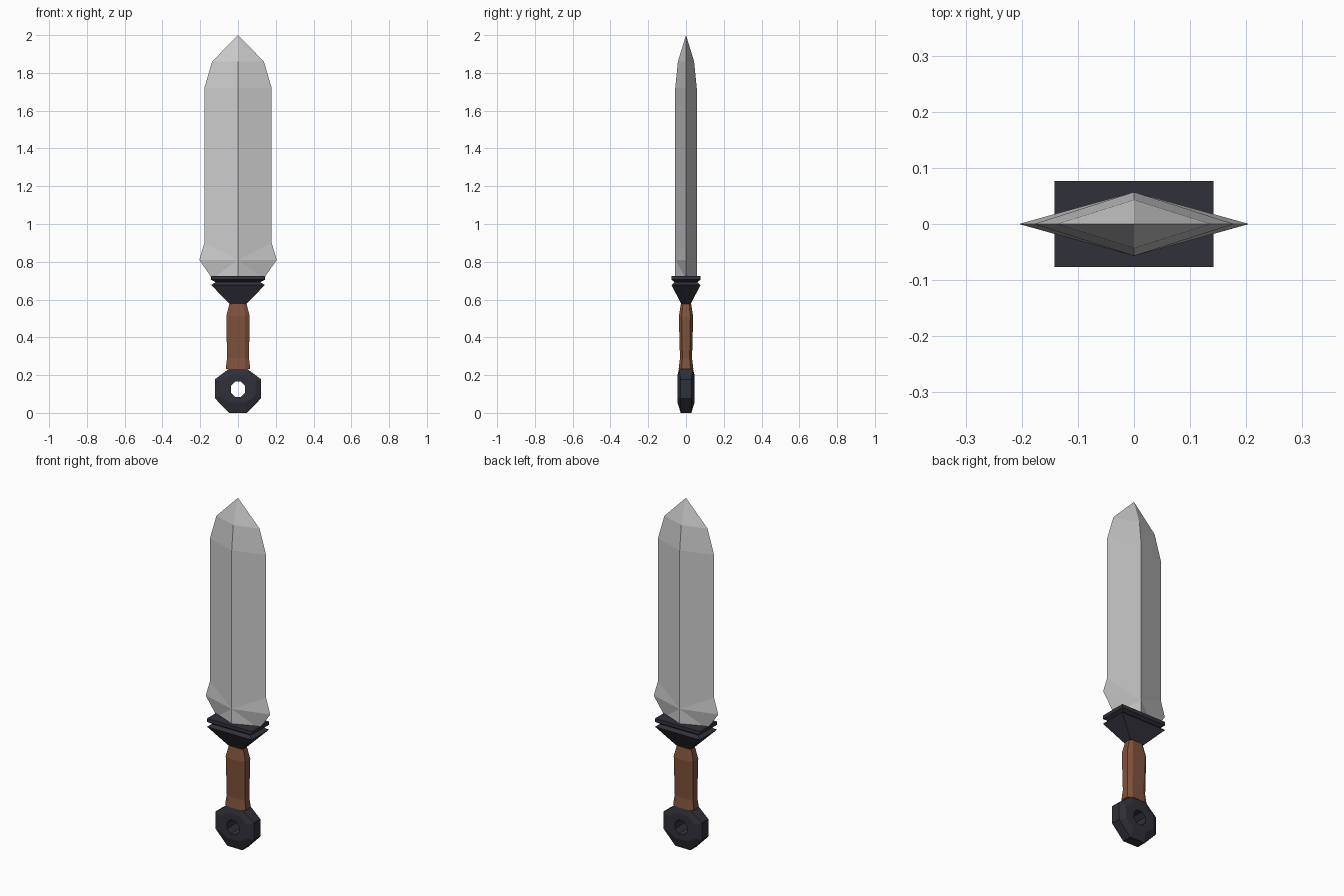
import bpy, bmesh

if "Cube" in bpy.data.objects:
    bpy.data.objects.remove(bpy.data.objects["Cube"])


def material(name, rgb):
    m = bpy.data.materials.new(name)
    m.diffuse_color = (*rgb, 1)
    m.use_nodes = True
    m.node_tree.nodes["Principled BSDF"].inputs["Base Color"].default_value = m.diffuse_color
    return m


def loft(name, loops, mat=None, closed=False, pin_z=None):
    """Bridge equal-length vertex loops; cap the ends, or join last to first."""
    bm = bmesh.new()
    rings = [[bm.verts.new(p) for p in loop] for loop in loops]
    n = len(rings[0])
    pairs = list(zip(rings, rings[1:]))
    if closed:
        pairs.append((rings[-1], rings[0]))
    else:
        bm.faces.new(rings[0])
        bm.faces.new(rings[-1])
    for a, b in pairs:
        for i in range(n):
            j = (i + 1) % n
            bm.faces.new((a[i], a[j], b[j], b[i]))
    # fan creases out from the centre-ridge vertices at height pin_z
    if pin_z is not None:
        for v in [v for v in bm.verts if abs(v.co.x) < 1e-5 and abs(v.co.z - pin_z) < 1e-5]:
            for f in list(v.link_faces):
                vs = list(f.verts)
                bmesh.utils.face_split(f, v, vs[(vs.index(v) + 2) % 4])
    bmesh.ops.remove_doubles(bm, verts=bm.verts[:], dist=1e-5)
    bmesh.ops.recalc_face_normals(bm, faces=bm.faces[:])
    mesh = bpy.data.meshes.new(name)
    bm.to_mesh(mesh)
    bm.free()
    ob = bpy.data.objects.new(name, mesh)
    bpy.context.collection.objects.link(ob)
    if mat:
        mesh.materials.append(mat)
    return ob


def diamond(z, x, y):
    return [(x, 0, z), (0, y, z), (-x, 0, z), (0, -y, z)]


def rect(z, x, y):
    return [(x, -y, z), (x, y, z), (-x, y, z), (-x, -y, z)]


def chamfered(z, x, y):
    a, b = x * 0.62, y * 0.6
    return [(x, -b, z), (x, b, z), (a, y, z), (-a, y, z),
            (-x, b, z), (-x, -b, z), (-a, -y, z), (a, -y, z)]


def octagon(half, depths):
    """Mirror four (x, z) points into a loop, each at its own y depth."""
    right = [(x, y, z) for (x, z), y in zip(half, depths)]
    return right + [(-x, y, z) for x, y, z in reversed(right)]


dark = material("dark_metal", (0.03, 0.03, 0.042))
leather = material("brown_leather", (0.22, 0.085, 0.045))

# Blade: diamond section, flared near the guard, pointed tip
loft("blade", [diamond(*s) for s in [
    (0.71, 0.135, 0.057), (0.81, 0.205, 0.057), (0.90, 0.178, 0.057),
    (1.72, 0.178, 0.057), (1.86, 0.137, 0.043), (2.0, 0, 0)]], pin_z=0.81)

# Guard: tapered block with a groove under its top plate
loft("guard", [rect(*s) for s in [
    (0.577, 0.045, 0.025), (0.677, 0.142, 0.077), (0.692, 0.118, 0.06),
    (0.705, 0.142, 0.077), (0.725, 0.142, 0.077)]], dark)

# Grip: chamfered bar with flared ends
loft("grip", [chamfered(*s) for s in [
    (0.232, 0.065, 0.039), (0.29, 0.058, 0.032),
    (0.51, 0.062, 0.038), (0.578, 0.045, 0.027)]], leather)

# Pommel: bevelled octagonal ring with a hole through it
outer = [(0.05, 0.232), (0.122, 0.178), (0.122, 0.077), (0.048, 0.0)]
face = [(0.04, 0.2), (0.092, 0.165), (0.092, 0.088), (0.04, 0.055)]
hole = [(0.016, 0.165), (0.038, 0.142), (0.038, 0.108), (0.016, 0.085)]
rim = (0.037, 0.028, 0.028, 0.028)
front = [octagon(hole, [-0.045] * 4), octagon(face, [-0.045] * 4),
         octagon(outer, [-d for d in rim])]
back = [[(x, -y, z) for x, y, z in loop] for loop in reversed(front)]
loft("pommel", front + back, dark, closed=True)
